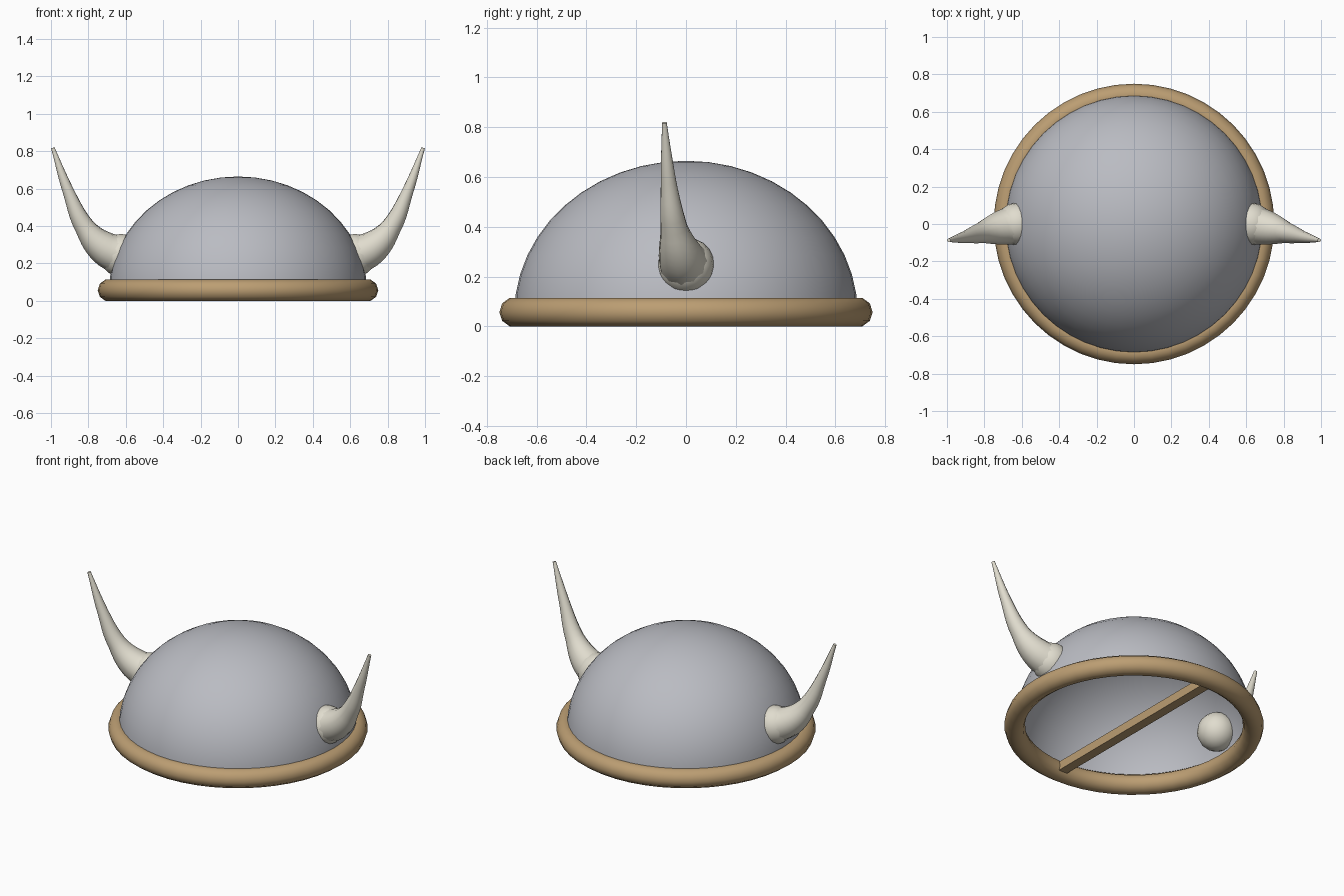
import bpy, bmesh
from mathutils import Matrix

if "Cube" in bpy.data.objects:
    bpy.data.objects.remove(bpy.data.objects["Cube"])


def paint(obj, name, rgb):
    mat = bpy.data.materials.get(name) or bpy.data.materials.new(name)
    mat.diffuse_color = (*rgb, 1)
    mat.use_nodes = True
    mat.node_tree.nodes["Principled BSDF"].inputs["Base Color"].default_value = mat.diffuse_color
    obj.data.materials.clear()
    obj.data.materials.append(mat)


def bake(obj, angle=None):
    # select, apply transforms and smooth
    bpy.ops.object.select_all(action='DESELECT')
    obj.select_set(True)
    bpy.context.view_layer.objects.active = obj
    bpy.ops.object.transform_apply(location=True, rotation=True, scale=True)
    if angle:
        bpy.ops.object.shade_smooth_by_angle(angle=angle)


STEEL, LEATHER, IVORY = (0.49, 0.50, 0.54), (0.50, 0.34, 0.17), (0.75, 0.72, 0.62)

# Open, slightly flattened half-sphere bowl
bm = bmesh.new()
bmesh.ops.create_uvsphere(bm, u_segments=48, v_segments=24, radius=1)
bmesh.ops.delete(bm, geom=[v for v in bm.verts if v.co.z < -0.01], context='VERTS')
bmesh.ops.transform(bm, verts=bm.verts,
                    matrix=Matrix.Translation((0, 0, 0.05)) @ Matrix.Diagonal((0.69, 0.69, 0.615, 1)))
mesh = bpy.data.meshes.new("dome")
bm.to_mesh(mesh)
bm.free()
dome = bpy.data.objects.new("dome", mesh)
bpy.context.collection.objects.link(dome)
bake(dome, 1.0)
paint(dome, "steel", STEEL)

# Rolled rim
bpy.ops.mesh.primitive_torus_add(major_radius=0.69, minor_radius=0.06, major_segments=48,
                                 minor_segments=10, location=(0, 0, 0.057))
rim = bpy.context.object
rim.name = "rim"
bake(rim, 1.0)
paint(rim, "leather", LEATHER)

# Flat strap spanning the opening from front to back
bpy.ops.mesh.primitive_cube_add(size=1, location=(0, 0, 0.055))
strap = bpy.context.object
strap.name = "inner_strap"
strap.scale = (0.06, 1.32, 0.055)
bake(strap)
paint(strap, "leather", LEATHER)

# Curved tapering horn: point, radius
path = [((0.62, 0, 0.24), 0.11), ((0.72, -0.022, 0.285), 0.09), ((0.82, -0.048, 0.395), 0.055),
        ((0.905, -0.07, 0.58), 0.032), ((0.99, -0.087, 0.818), 0.01)]
curve = bpy.data.curves.new("horn", 'CURVE')
curve.dimensions = '3D'
curve.bevel_depth = 1
curve.bevel_resolution = 4
curve.resolution_u = 5
curve.use_fill_caps = True
spline = curve.splines.new('BEZIER')
spline.bezier_points.add(len(path) - 1)
for p, (co, r) in zip(spline.bezier_points, path):
    p.co, p.radius = co, r
    p.handle_left_type = p.handle_right_type = 'AUTO'
horn = bpy.data.objects.new("horns", curve)
bpy.context.collection.objects.link(horn)
bpy.ops.object.select_all(action='DESELECT')
horn.select_set(True)
bpy.context.view_layer.objects.active = horn
bpy.ops.object.convert(target='MESH')
horn = bpy.context.object
bake(horn, 1.0)

# Round root of the horn, poking through the bowl
bpy.ops.mesh.primitive_uv_sphere_add(segments=16, ring_count=10, radius=0.115, location=(0.625, 0, 0.243))
root = bpy.context.object
root.name = "horn_roots"
bake(root, 1.0)

# Mirror both to the other side
for obj in (horn, root):
    paint(obj, "ivory", IVORY)
    obj.modifiers.new("mirror", 'MIRROR').use_mirror_merge = False
